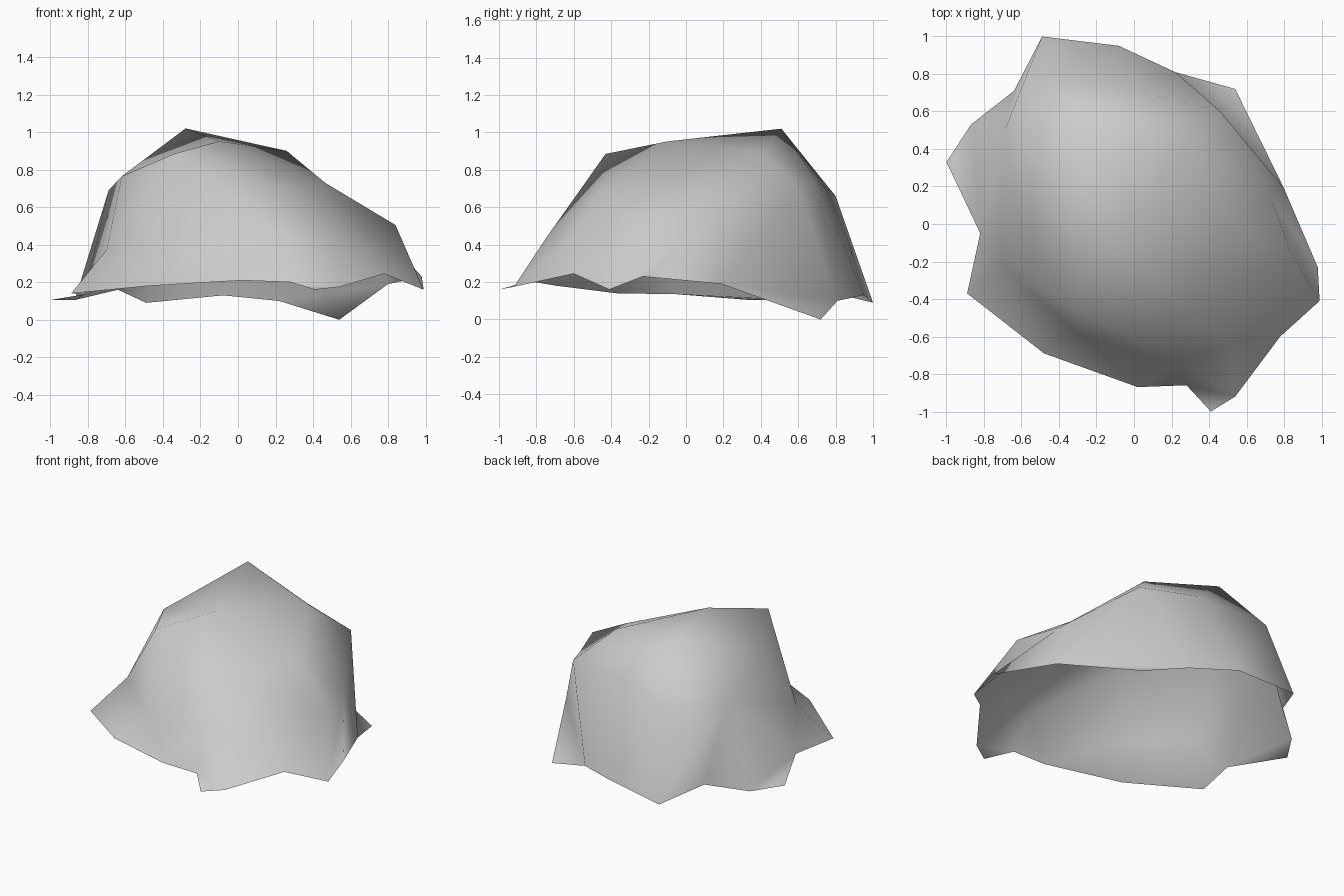
import bpy
import bmesh

default_cube = bpy.data.objects.get("Cube")
if default_cube:
    bpy.data.objects.remove(default_cube, do_unlink=True)

# Contour rings of the boulder, each running clockwise from the back
FOOT = [(-.49, 1, .09), (-.08, .95, .13), (.22, .81, .1), (.8, .19, .19),
        (.98, -.23, .23), (.99, -.41, .16), (.78, -.6, .245),
        (.54, -.92, .175), (.28, -.86, .2), (.02, -.87, .21),
        (-.48, -.69, .18), (-.89, -.37, .14), (-.82, -.05, .135),
        (-.87, .53, .105), (-.64, .71, .16)]
BODY = [(-.43, .8, .66), (.05, .7, .74), (.46, .6, .7), (.73, .14, .51),
        (.84, -.16, .505), (.53, -.63, .42), (.24, -.745, .44),
        (-.28, -.6, .345), (-.7, -.23, .375), (-.69, .5, .69)]
CROWN = [(-.28, .51, 1.02), (.26, .41, .9), (.465, 0, .73),
         (.27, -.45, .69), (-.34, -.43, .885), (-.62, .06, .765)]
SUMMIT = (-.1, -.1, .952)
# Pointed spurs, each hung on the foot edge that starts at the given index
SPURS = {2: (.54, .72, 0), 7: (.41, -1, .16), 12: (-1, .33, .105)}


def make_material(name, colour):
    mat = bpy.data.materials.new(name)
    mat.use_nodes = True
    mat.diffuse_color = colour
    bsdf = next(n for n in mat.node_tree.nodes if n.type == 'BSDF_PRINCIPLED')
    bsdf.inputs["Base Color"].default_value = colour
    bsdf.inputs["Roughness"].default_value = 0.9
    return mat


def stitch(bm, outer, inner, steps):
    """Join two rings with triangles; 'o' steps along the outer, 'i' the inner."""
    o = i = 0
    for step in steps.replace(" ", ""):
        a, b = outer[o % len(outer)], inner[i % len(inner)]
        if step == "o":
            o += 1
            bm.faces.new((outer[o % len(outer)], a, b))
        else:
            i += 1
            bm.faces.new((a, b, inner[i % len(inner)]))


bm = bmesh.new()
foot, body, crown = ([bm.verts.new(p) for p in ring] for ring in (FOOT, BODY, CROWN))

# Flared foot and steep flanks; the underside stays open
stitch(bm, foot, body, "o i o i o i oo i o i o i oo i o i oo i ooo i")
stitch(bm, body, crown, "o i oo i o i oo i oo i o i o")

# Cap fanned around the summit
summit = bm.verts.new(SUMMIT)
for a, b in zip(crown, crown[1:] + crown[:1]):
    bm.faces.new((b, a, summit))

# Spurs jutting from the foot
for index, tip in SPURS.items():
    bm.faces.new((bm.verts.new(tip), foot[index], foot[index + 1]))

for face in bm.faces:
    face.smooth = True
mesh = bpy.data.meshes.new("boulder_shell")
bm.to_mesh(mesh)
bm.free()

mesh.materials.append(make_material("stone grey", (0.6, 0.6, 0.6, 1)))
boulder = bpy.data.objects.new("boulder_shell", mesh)
bpy.context.collection.objects.link(boulder)
